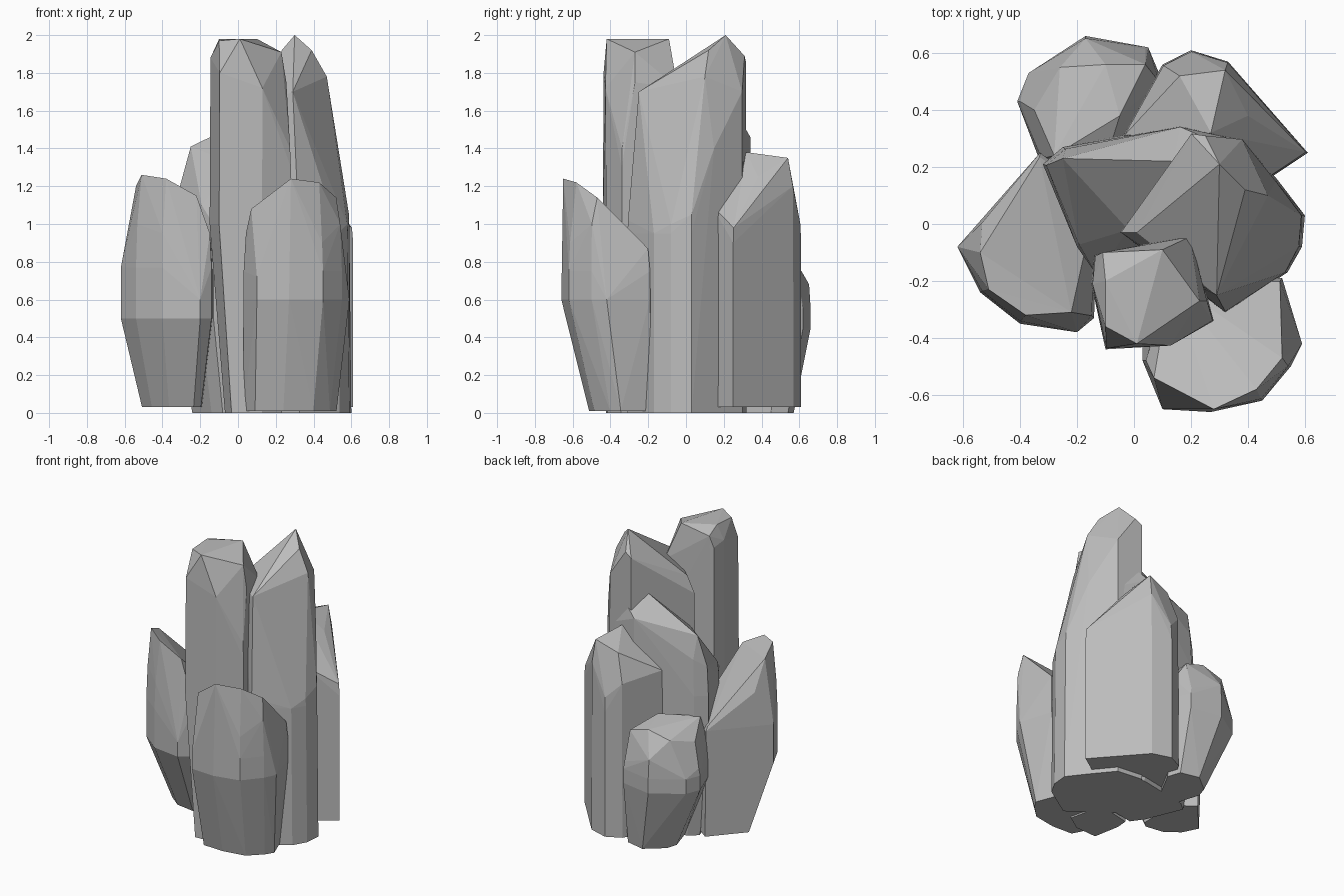
import bpy
import bmesh
from mathutils import Vector

default_cube = bpy.data.objects.get("Cube")
if default_cube:
    bpy.data.objects.remove(default_cube, do_unlink=True)

# Single stone colour
stone = bpy.data.materials.new("stone_grey")
stone.use_nodes = True
colour = (0.5, 0.5, 0.5, 1)
stone.diffuse_color = colour
stone.node_tree.nodes["Principled BSDF"].inputs["Base Color"].default_value = colour


def scaled(point, pivot, factors):
    """Scale a plan point about a pivot, with one factor per axis."""
    return [p + (c - p) * f for c, p, f in zip(point, pivot, factors)]


def make_crystal(name, outline, peaks, belly, foot, pivot, ground=0.0, rim=0.96):
    """Faceted column: tapered foot, wide belly, sloping rim and a few peaks.

    outline: plan corners with the height where each side edge ends
    belly:   lower and upper heights of the widest part
    foot:    size of the foot relative to the outline in x and y, about pivot
    """
    bm = bmesh.new()
    middle = sum((Vector(corner[:2]) for corner in outline), Vector((0, 0))) / len(outline)
    low, high = belly
    for x, y, height in outline:
        bm.verts.new((*scaled((x, y), pivot, foot), ground))
        bm.verts.new((x, y, min(low, height)))
        bm.verts.new((x, y, min(high, height)))
        bm.verts.new((*scaled((x, y), middle, (rim, rim)), height))
    for peak in peaks:
        bm.verts.new(peak)

    # Wrap the points in a closed faceted skin and drop the unused ones
    result = bmesh.ops.convex_hull(bm, input=bm.verts[:])
    unused = {v for key in ("geom_interior", "geom_unused")
              for v in result[key] if isinstance(v, bmesh.types.BMVert)}
    bmesh.ops.delete(bm, geom=list(unused), context="VERTS")
    bmesh.ops.dissolve_limit(bm, angle_limit=0.03, verts=bm.verts[:], edges=bm.edges[:])
    bmesh.ops.recalc_face_normals(bm, faces=bm.faces[:])

    mesh = bpy.data.meshes.new(name)
    bm.to_mesh(mesh)
    bm.free()
    mesh.materials.append(stone)
    crystal = bpy.data.objects.new(name, mesh)
    bpy.context.collection.objects.link(crystal)
    return crystal


# Tall column at the centre front
make_crystal(
    "front_tall_crystal",
    outline=[(-.14, -.11, 1.86), (.2, -.04, 1.72), (.26, -.27, 1.75), (.28, -.34, 1.4),
             (.13, -.43, 1.72), (-.1, -.44, 1.8), (-.15, -.21, 1.88)],
    peaks=[(-.11, -.1, 1.94), (-.1, -.2, 1.98), (.1, -.09, 1.98), (.01, -.42, 1.98),
           (-.1, -.36, 1.97), (.23, -.27, 1.91)],
    belly=(1.0, 1.3), foot=(.7, .8), pivot=(.12, -.36), rim=.98)

# Tallest column on the right
make_crystal(
    "right_tall_crystal",
    outline=[(-.05, -.03, 1.55), (.2, .32, 1.86), (.38, .3, 1.7), (.5, .15, 1.4),
             (.59, .03, 1.05), (.58, -.08, 1.0), (.53, -.17, .95), (.32, -.31, 1.02),
             (.18, -.2, 1.5)],
    peaks=[(.3, .21, 2), (.25, .31, 1.89), (.39, .12, 1.92), (.47, .1, 1.78),
           (.53, .04, 1.35), (.29, -.25, 1.7), (.01, -.03, 1.66)],
    belly=(.5, .95), foot=(1.02, 1), pivot=(.1, 0), rim=.99)

# Shorter leaning column on the left
make_crystal(
    "left_crystal",
    outline=[(-.62, -.08, .77), (-.54, .01, 1.0), (-.33, .25, .8), (-.13, .1, .75),
             (-.14, -.33, .95), (-.2, -.38, .6), (-.4, -.35, .95), (-.54, -.24, 1.0)],
    peaks=[(-.51, -.23, 1.26), (-.38, -.32, 1.24), (-.22, -.31, 1.15), (-.54, -.1, 1.2)],
    belly=(.5, .77), foot=(.65, .65), pivot=(-.3, .24), ground=.03)

# Shorter leaning column at the front right
make_crystal(
    "front_right_crystal",
    outline=[(.03, -.48, .95), (.1, -.65, .72), (.27, -.66, 1.0), (.45, -.62, .9),
             (.55, -.5, 1.0), (.59, -.42, .6), (.52, -.19, .87), (.12, -.19, .87)],
    peaks=[(.07, -.54, 1.08), (.28, -.65, 1.24), (.43, -.58, 1.22), (.52, -.47, 1.14)],
    belly=(.6, .75), foot=(.88, .7), pivot=(.02, -.17), ground=.01)

# Upright column at the back right
make_crystal(
    "back_right_crystal",
    outline=[(-.04, .31, 1.14), (.1, .56, 1.1), (.2, .61, 1.0), (.33, .57, 1.2),
             (.45, .43, 1.12), (.61, .25, .98), (.43, .13, 1.1), (.1, .14, 1.05)],
    peaks=[(.27, .32, 1.38), (.32, .54, 1.35), (.16, .52, 1.29), (.4, .38, 1.25)],
    belly=(.4, .9), foot=(1, 1), pivot=(.2, .4), ground=.03, rim=.98)

# Middle column filling the core behind the front one
make_crystal(
    "core_crystal",
    outline=[(-.32, .21, 1.2), (-.25, .27, 1.25), (.17, .35, 1.46), (.35, .31, 1.38),
             (.3, -.1, 1.1), (-.13, -.18, 1.0), (-.2, -.08, 1.1)],
    peaks=[(-.25, .23, 1.41), (.14, .22, 1.6), (.28, .29, 1.55), (-.02, -.02, 1.32)],
    belly=(.5, 1.0), foot=(.85, .85), pivot=(.2, .1))

# Low stump at the back left, overhanging its narrow foot
make_crystal(
    "back_left_stump",
    outline=[(-.17, .66, .68), (.05, .62, .6), (.1, .5, .7), (-.1, .2, .8),
             (-.33, .22, .7), (-.41, .43, .6), (-.37, .53, .55)],
    peaks=[(-.1, .56, .84), (-.26, .55, .8), (-.35, .4, .76), (-.28, .24, .86),
           (-.05, .38, .87), (.04, .56, .8)],
    belly=(.45, .55), foot=(.6, .75), pivot=(.1, .3))
